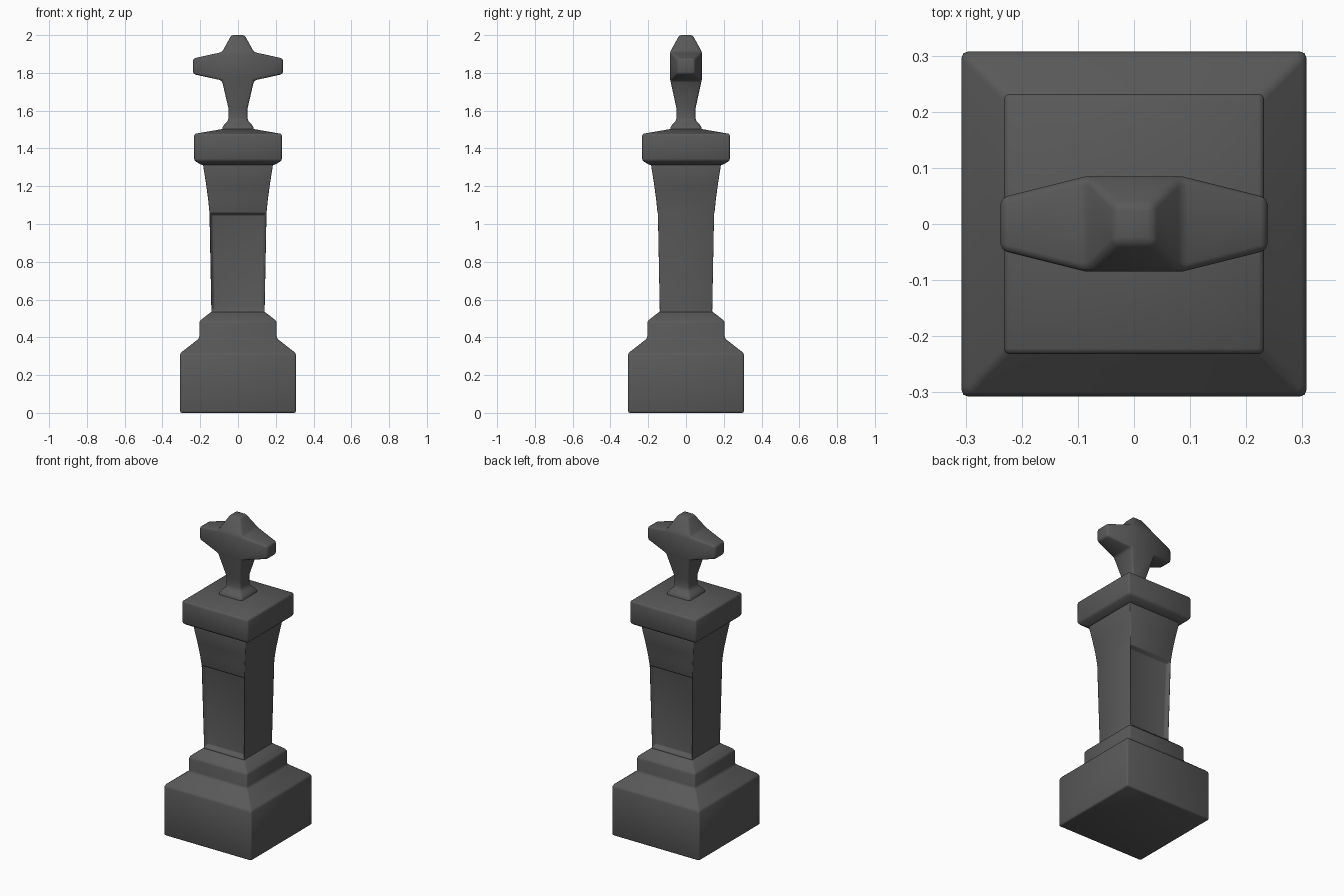
import bpy, bmesh

if "Cube" in bpy.data.objects:
    bpy.data.objects.remove(bpy.data.objects["Cube"])

stone = bpy.data.materials.new("dark grey stone")
stone.diffuse_color = (0.1, 0.1, 0.1, 1)
stone.use_nodes = True
stone.node_tree.nodes["Principled BSDF"].inputs["Base Color"].default_value = stone.diffuse_color


def loft(profile):
    """Square tower through (half width, height) steps; returns bmesh and side faces per step."""
    bm = bmesh.new()
    rings = [[bm.verts.new((sx * r, sy * r, z)) for sx, sy in ((-1, -1), (1, -1), (1, 1), (-1, 1))]
             for r, z in profile]
    sides = []
    for a, b in zip(rings, rings[1:]):
        # order: front, right, back, left
        sides.append([bm.faces.new((a[i], a[(i + 1) % 4], b[(i + 1) % 4], b[i])) for i in range(4)])
    bm.faces.new(rings[0][::-1])
    bm.faces.new(rings[-1])
    return bm, sides


def finish(name, bm, bevel):
    bmesh.ops.recalc_face_normals(bm, faces=bm.faces)
    for f in bm.faces:
        f.smooth = True
    me = bpy.data.meshes.new(name)
    bm.to_mesh(me)
    bm.free()
    me.materials.append(stone)
    ob = bpy.data.objects.new(name, me)
    bpy.context.collection.objects.link(ob)
    mod = ob.modifiers.new("soft edges", 'BEVEL')
    mod.width = bevel
    mod.segments = 2
    mod.limit_method = 'ANGLE'
    mod.angle_limit = 0.4
    return ob


# stepped plinth
bm, _ = loft([(0.307, 0), (0.307, 0.315), (0.205, 0.395), (0.205, 0.485), (0.142, 0.535)])
finish("plinth", bm, 0.01)

# flared shaft with sunken panels on front and back
bm, sides = loft([(0.141, 0.52), (0.141, 0.54), (0.151, 1.06), (0.158, 1.13),
                  (0.169, 1.21), (0.186, 1.32)])
for f in (sides[1][0], sides[1][2]):
    bmesh.ops.recalc_face_normals(bm, faces=bm.faces)
    bmesh.ops.inset_individual(bm, faces=[f], thickness=0.02, depth=0)
    bmesh.ops.translate(bm, verts=f.verts, vec=f.normal * -0.025)
finish("shaft", bm, 0.004)

# capital with a low pyramid top
bm, _ = loft([(0.187, 1.31), (0.232, 1.335), (0.232, 1.477), (0.07, 1.505)])
finish("capital", bm, 0.01)

# cross finial: foot, neck, flared centre, tapered top and side arms
bm, sides = loft([(0.083, 1.49), (0.083, 1.515), (0.05, 1.55), (0.05, 1.61),
                  (0.085, 1.76), (0.085, 1.91), (0.035, 2.0)])
for f, s in ((sides[4][1], 1), (sides[4][3], -1)):
    arm = bmesh.ops.extrude_discrete_faces(bm, faces=[f])["faces"][0]
    for v in arm.verts:
        v.co = (s * 0.238, v.co.y * 0.55, 1.835 + (v.co.z - 1.835) * 0.55)
finish("cross_finial", bm, 0.012)
